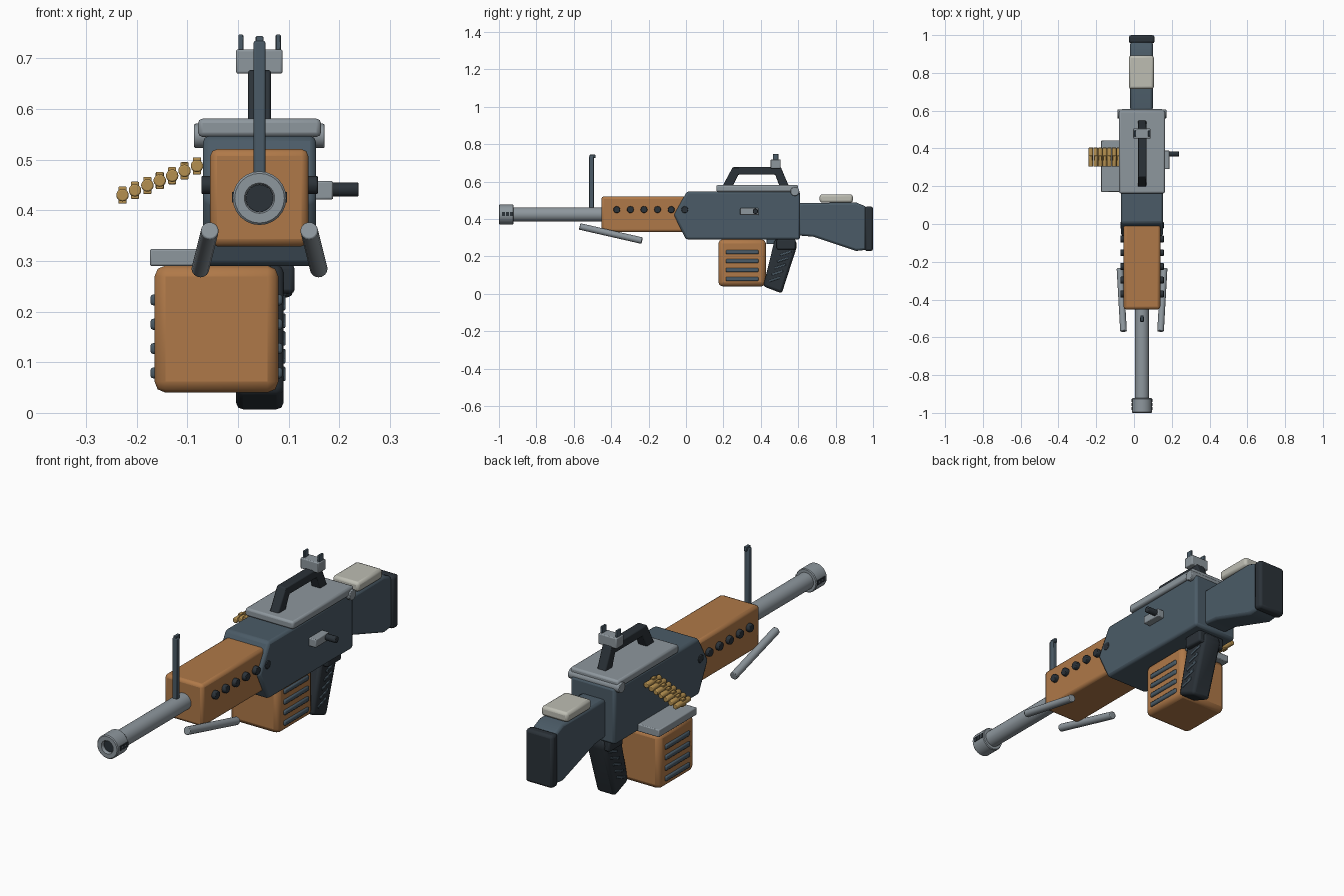
import bpy, bmesh, math
from mathutils import Vector

if "Cube" in bpy.data.objects:
    bpy.data.objects.remove(bpy.data.objects["Cube"])

CX = 0.0425  # centre plane of the gun


def mat(name, r, g, b):
    m = bpy.data.materials.new(name)
    m.diffuse_color = (r, g, b, 1)
    m.use_nodes = True
    m.node_tree.nodes["Principled BSDF"].inputs["Base Color"].default_value = m.diffuse_color
    return m


ORANGE = mat("orange_wood", .43, .19, .065)
SLATE = mat("slate_steel", .07, .105, .135)
DARK = mat("dark_rubber", .024, .032, .04)
GREY = mat("light_steel", .27, .31, .34)
PALE = mat("pale_pad", .51, .51, .45)
BRASS = mat("brass", .46, .28, .08)


def finish(name, bm, m, bevel=0, seg=2, smooth=True):
    bmesh.ops.recalc_face_normals(bm, faces=bm.faces)
    me = bpy.data.meshes.new(name)
    bm.to_mesh(me)
    bm.free()
    me.materials.append(m)
    ob = bpy.data.objects.new(name, me)
    bpy.context.collection.objects.link(ob)
    if bevel:
        b = ob.modifiers.new("bevel", 'BEVEL')
        b.width, b.segments, b.limit_method = bevel, seg, 'ANGLE'
    if smooth:
        bpy.ops.object.select_all(action='DESELECT')
        ob.select_set(True)
        bpy.context.view_layer.objects.active = ob
        bpy.ops.object.shade_smooth_by_angle(angle=math.radians(35))
    return ob


def box(name, x, y, z, m, bevel=.004):
    """Box from (min, max) ranges."""
    bm = bmesh.new()
    bmesh.ops.create_cube(bm, size=1)
    for v in bm.verts:
        v.co = [(a + b) / 2 + c * (b - a) for (a, b), c in zip((x, y, z), v.co)]
    return finish(name, bm, m, bevel)


def side_profile(name, pts, x, m, bevel=.01):
    """Extrude a (y, z) outline across an x range."""
    bm = bmesh.new()
    f = bm.faces.new([bm.verts.new((x[0], y, z)) for y, z in pts])
    ext = bmesh.ops.extrude_face_region(bm, geom=[f])['geom']
    for v in ext:
        if isinstance(v, bmesh.types.BMVert):
            v.co.x = x[1]
    return finish(name, bm, m, bevel)


def rod(name, a, b, r, m, sides=16, bevel=.003):
    a, b = Vector(a), Vector(b)
    bm = bmesh.new()
    bmesh.ops.create_cone(bm, cap_ends=True, segments=sides, radius1=r, radius2=r, depth=(b - a).length)
    q = (b - a).to_track_quat('Z', 'Y')
    for v in bm.verts:
        v.co = q @ v.co + (a + b) / 2
    return finish(name, bm, m, bevel)


def lathe(name, prof, z, m, sides=24):
    """Revolve (radius, y) points around the bore axis."""
    bm = bmesh.new()
    rings = [[bm.verts.new((CX + r * math.cos(i * math.tau / sides), y, z + r * math.sin(i * math.tau / sides)))
              for i in range(sides)] for r, y in prof]
    for p, q in zip(rings, rings[1:]):
        for i in range(sides):
            j = (i + 1) % sides
            bm.faces.new((p[i], p[j], q[j], q[i]))
    bm.faces.new(rings[0])
    bm.faces.new(rings[-1])
    return finish(name, bm, m)


# barrel and muzzle
BZ = .424
lathe("barrel", [(.027, -.94), (.027, -.995), (.03, -1), (.049, -1), (.053, -.996), (.053, -.926),
                 (.05, -.922), (.038, -.922), (.038, -.42)], BZ, GREY)
rod("bore", (CX, -.985, BZ), (CX, -.93, BZ), .0268, DARK, 24, 0)
for s in (-1, 1):
    xs = sorted((CX + s * .045, CX + s * .0545))
    for k in range(3):
        box("muzzle_slot", xs, (-.984 + k * .021, -.968 + k * .021), (.415, .436), DARK, 0)

# front sight
box("front_sight_post", (.031, .054), (-.518, -.493), (.44, .735), SLATE)
box("front_sight_tip", (.035, .050), (-.515, -.485), (.725, .744), SLATE, .002)

# handguard with vent plugs through it
box("handguard", (-.055, .139), (-.452, .03), (.329, .521), ORANGE, .014)
for k in range(6):
    y = -.37 + k * .0727
    rod("vent_plug", (CX - .115, y, .45), (CX + .115, y, .45), .0185, DARK, 12)

# bipod legs
for s in (-1, 1):
    rod("bipod_leg", (CX + s * .098, -.568, .36), (CX + s * .117, -.235, .284), .0175, GREY)

# receiver and top cover
side_profile("receiver", [(-.065, .422), (0, .29), (.61, .29), (.61, .547), (.005, .547)],
             (-.069, .154), SLATE, .012)
box("top_cover", (-.079, .164), (.162, .60), (.545, .581), GREY, .009)
rod("cover_hinge", (-.087, .582, .547), (.171, .582, .547), .024, GREY)

# carry handle
side_profile("carry_handle", [(.195, .575), (.25, .677), (.507, .677), (.55, .575), (.5, .575),
                              (.477, .637), (.28, .637), (.25, .575)], (.02, .065), DARK, .005)

# rear sight
box("rear_sight_base", (-.004, .088), (.453, .505), (.67, .718), GREY)
for s in (-1, 1):
    c = CX + s * .037
    box("rear_sight_ear", (c - .005, c + .005), (.464, .494), (.71, .747), SLATE, .002)

# charging handle
box("charging_block", (.145, .188), (.29, .388), (.421, .458), GREY)
rod("charging_knob", (.17, .371, .441), (.238, .371, .441), .0145, DARK, 12)

# stock, butt pad and cheek pad
side_profile("stock", [(.60, .485), (.91, .488), (.965, .465), (.965, .235), (.91, .229),
                       (.68, .305), (.60, .312)], (-.02, .1), SLATE, .012)
box("butt_pad", (-.027, .109), (.956, 1.0), (.228, .467), DARK, .012)
box("cheek_pad", (-.027, .105), (.715, .892), (.487, .531), PALE, .012)

# grip with side ribs
side_profile("grip", [(.475, .292), (.585, .292), (.594, .255), (.512, .002), (.413, .04)],
             (-.004, .09), DARK, .014)
box("grip_collar", (-.025, .112), (.485, .585), (.236, .292), DARK, .008)
box("trigger_guard", (.02, .065), (.43, .485), (.265, .295), SLATE)
for s in (-1, 1):
    for k in range(5):
        t = k / 4
        y, z = .534 - .06 * t, .215 - .14 * t
        xs = sorted((CX + s * .04, CX + s * .051))
        side_profile("grip_rib", [(y - .03, z - .013), (y + .03, z + .007), (y + .028, z + .017),
                                  (y - .032, z - .003)], xs, SLATE, .002)

# ammo box with side ribs and feed tray
box("ammo_box", (-.165, .08), (.173, .427), (.04, .291), ORANGE, .022)
for k in range(4):
    z = .079 + k * .048
    for x in ((-.173, -.15), (.065, .088)):
        box("ammo_box_rib", x, (.213, .388), (z - .011, z + .011), SLATE, .006)
box("feed_tray", (-.174, .02), (.17, .443), (.29, .324), GREY)

# ammo belt
for k in range(7):
    x, z = -.228 + k * .0245, .43 + k * .0096
    rod("round", (x, .304, z), (x, .404, z), .0128, BRASS, 10)
    box("belt_link", (x - .008, x + .008), (.335, .362), (z - .017, z + .017), BRASS, .002)
